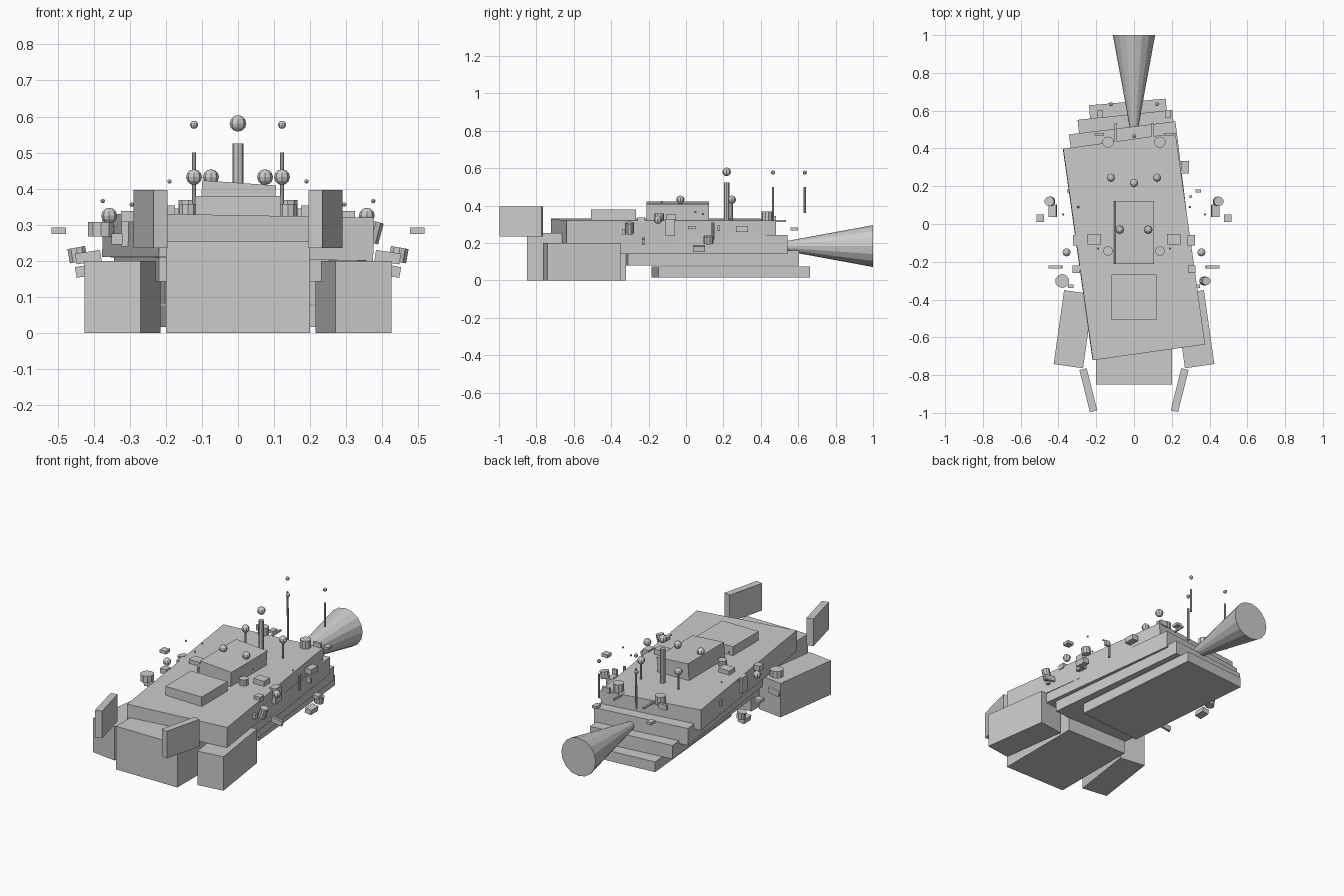
import bpy
from math import radians

default_cube = bpy.data.objects.get("Cube")
if default_cube:
    bpy.data.objects.remove(default_cube, do_unlink=True)

hull_grey = bpy.data.materials.new("hull_grey")
hull_grey.use_nodes = True
hull_grey.diffuse_color = (.6, .6, .6, 1)
shader = hull_grey.node_tree.nodes["Principled BSDF"]
shader.inputs["Base Color"].default_value = hull_grey.diffuse_color


def finish(name, tilt=0, roll=0, turn=0):
    part = bpy.context.object
    part.name = name
    part.rotation_euler = (radians(tilt), radians(roll), radians(turn))
    part.data.materials.append(hull_grey)
    return part


def box(name, x=0, y=0, base=0, width=.04, length=.04, height=.03, **angles):
    bpy.ops.mesh.primitive_cube_add(size=1, location=(x, y, base + height / 2))
    finish(name, **angles).scale = (width, length, height)


def drum(name, x=0, y=0, base=0, radius=.03, height=.04, sides=10, **angles):
    bpy.ops.mesh.primitive_cylinder_add(
        vertices=sides, radius=radius, depth=height, location=(x, y, base + height / 2))
    finish(name, **angles)


def ball(name, x=0, y=0, base=0, radius=.022):
    bpy.ops.mesh.primitive_uv_sphere_add(
        segments=8, ring_count=6, radius=radius, location=(x, y, base + radius))
    finish(name)


def both_sides(make, name, x, roll=0, turn=0, **sizes):
    """Build a part on the left and its mirror image on the right."""
    for side, sign in (("left", 1), ("right", -1)):
        angles = {}
        if roll or turn:
            angles = dict(roll=roll * sign, turn=turn * sign)
        make(f"{side}_{name}", x=x * sign, **sizes, **angles)


def mast(name, x=0, y=0, base=0, top=.5, ball_base=.566, thickness=.006, ball_radius=.011):
    """A thin upright post with a ball floating over it."""
    drum(f"{name}_post", x=x, y=y, base=base, radius=thickness, height=top - base, sides=8)
    ball(f"{name}_ball", x=x, y=y, base=ball_base, radius=ball_radius)


# Stacked decks: each lower one is narrower, shorter, further back and less twisted
for level, deck in enumerate(("upper_deck", "second_deck", "third_deck", "keel_deck")):
    box(deck, y=.12 * (level - 1), base=.205 - .063 * level,
        width=.6 - .016 * level * (level + 1), length=1.13 - .105 * level,
        height=.12 - .02 * level, roll=0 if level else 1, turn=8 - level)

# Bow block with side pods and upright fins
box("bow_block", y=-.585, width=.4, length=.53, height=.254)
both_sides(box, "pod", x=.32, y=-.557, width=.157, length=.395, height=.2, turn=8)
both_sides(box, "fin", x=.242, y=-.88, base=.236, length=.23, height=.16, turn=-14)

# Raised blocks on the upper deck
box("hatch_block", y=-.387, base=.31, width=.237, length=.24, height=.07)
box("bridge", y=-.045, base=.316, width=.205, length=.335, height=.1, roll=4)

# Flared tail nozzle
bpy.ops.mesh.primitive_cone_add(
    vertices=16, radius1=.02, radius2=.112, depth=.5, location=(0, .75, .184))
finish("tail_nozzle", tilt=-90)

# Masts and domes
mast("main_mast", y=.217, base=.3, top=.525, ball_base=.558, thickness=.015, ball_radius=.023)
mast("rear_mast", y=.465, base=.3)
both_sides(mast, "tail_mast", x=.122, y=.635, base=.36)
both_sides(mast, "dome", x=.122, y=.245, base=.3, top=.42, ball_base=.41, ball_radius=.022)
both_sides(ball, "bridge_dome", x=.075, y=-.03, base=.41)
both_sides(ball, "side_dome", x=.357, y=-.15, base=.303)

# Fittings on the deck
both_sides(drum, "rear_drum", x=.137, y=.433, base=.318, height=.05)
both_sides(drum, "middle_drum", x=.138, y=-.143, base=.318, radius=.026)
both_sides(box, "deck_bar", x=.097, y=.485, base=.313, width=.01, length=.1, height=.01)
both_sides(box, "deck_crate", x=.21, y=-.08, base=.323, width=.07, length=.055)
both_sides(box, "rear_plate", x=.185, y=.475, base=.315, width=.05, length=.015)
both_sides(box, "rear_crate", x=.178, y=.58, base=.268, width=.03, height=.015)

# Loose fittings along the flanks
both_sides(box, "outer_plate", x=.497, y=.03, base=.274, height=.018)
both_sides(box, "outer_crate", x=.43, y=.07, base=.156, length=.065, roll=10)
both_sides(drum, "outer_drum", x=.445, y=.12, base=.197, radius=.026, roll=10)
both_sides(box, "rear_side_crate", x=.27, y=.3, base=.26, length=.065)
both_sides(box, "long_crate", x=.34, y=.175, base=.265, width=.03, length=.015)
both_sides(drum, "side_stick", x=.3, y=.145, base=.22, radius=.008, height=.09)
both_sides(box, "inner_crate", x=.303, y=-.085, base=.24, length=.055, height=.09)
both_sides(box, "small_crate", x=.305, y=-.24, base=.308)
both_sides(box, "side_plate", x=.415, y=-.228, base=.195, width=.07, length=.015, roll=8)
both_sides(box, "tiny_crate", x=.335, y=-.33, base=.245, width=.03, length=.02)
drum("right_front_drum", x=-.38, y=-.302, base=.267, radius=.037)
drum("left_front_drum", x=.375, y=-.302, base=.25, radius=.023, height=.06, roll=15)

# Tiny lamps floating above the flanks
both_sides(ball, "outer_lamp", x=.375, y=.05, base=.36, radius=.006)
both_sides(ball, "middle_lamp", x=.295, y=.09, base=.35, radius=.006)
both_sides(ball, "inner_lamp", x=.19, y=-.13, base=.414, radius=.006)
